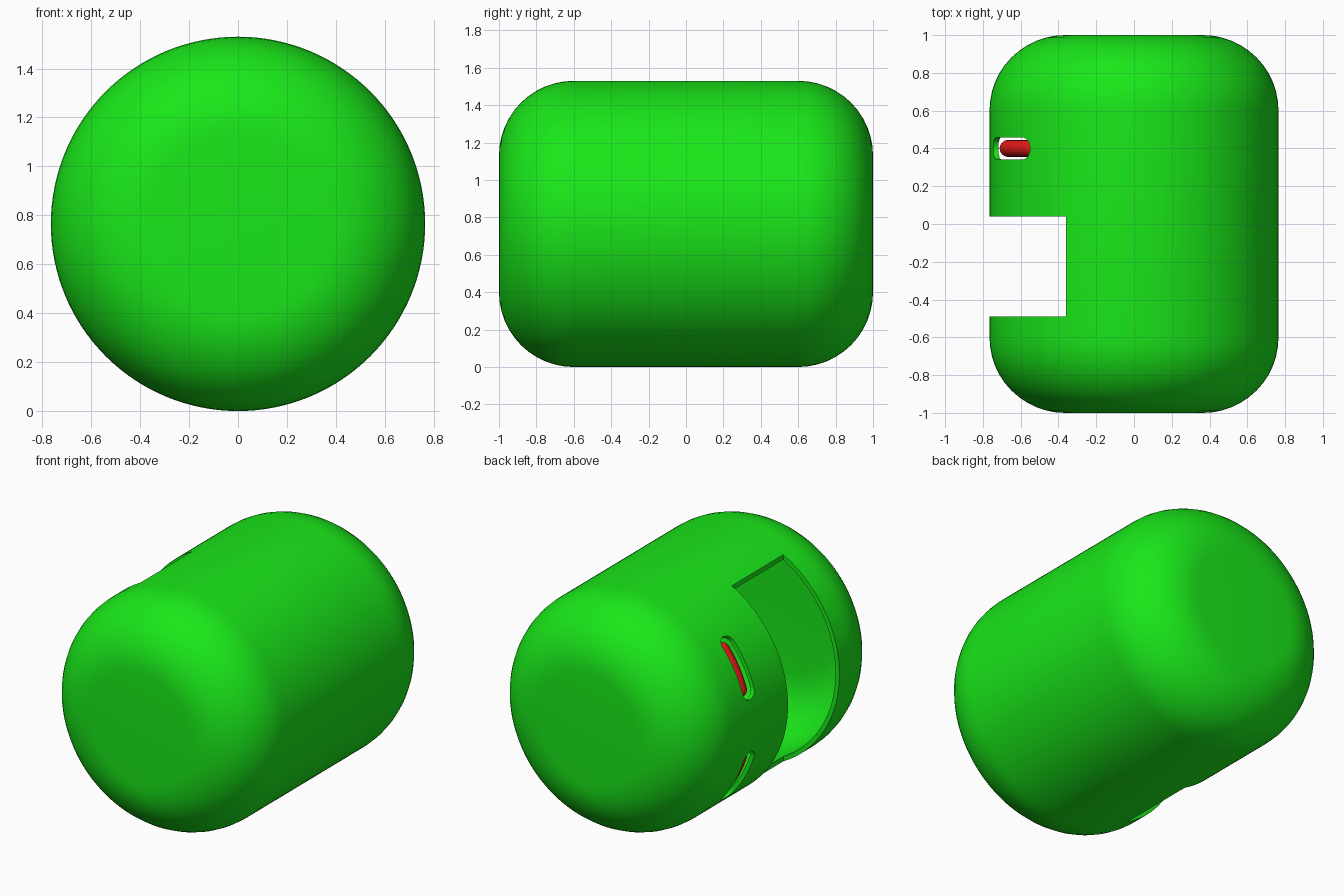
import bpy, bmesh, math
from mathutils import Matrix

if "Cube" in bpy.data.objects:
    bpy.data.objects.remove(bpy.data.objects["Cube"])

R, FILLET, HALF = 0.765, 0.40, 1.0
WALL = 0.028
GREEN, RED = (0.01, 0.8, 0.01, 1), (0.8, 0.01, 0.01, 1)


def material(name, color):
    m = bpy.data.materials.new(name)
    m.diffuse_color = color
    m.use_nodes = True
    m.node_tree.nodes["Principled BSDF"].inputs["Base Color"].default_value = m.diffuse_color
    return m


def add_object(name, bm):
    bmesh.ops.recalc_face_normals(bm, faces=bm.faces)
    me = bpy.data.meshes.new(name)
    bm.to_mesh(me)
    bm.free()
    ob = bpy.data.objects.new(name, me)
    bpy.context.collection.objects.link(ob)
    return ob


def select(ob):
    bpy.ops.object.select_all(action='DESELECT')
    ob.select_set(True)
    bpy.context.view_layer.objects.active = ob


def drum(name, inset):
    """Cylinder along y with rounded ends, shrunk by inset."""
    f = FILLET - inset
    arc = [(R - FILLET + f * math.cos(a), HALF - FILLET + f * math.sin(a))
           for a in [math.radians(i * 7.5) for i in range(13)]]
    prof = [(0, HALF - inset)] + arc[::-1] + [(r, -y) for r, y in arc] + [(0, inset - HALF)]
    bm = bmesh.new()
    vs = [bm.verts.new((r, y, R)) for r, y in prof]
    es = [bm.edges.new(p) for p in zip(vs, vs[1:])]
    bmesh.ops.spin(bm, geom=vs + es, cent=(0, 0, R), axis=(0, 1, 0),
                   angle=math.tau, steps=128)
    bmesh.ops.remove_doubles(bm, verts=bm.verts, dist=1e-4)
    return add_object(name, bm)


def on_arc(r, t, y):
    """Point on the -x side at angle t above the middle."""
    return (-r * math.cos(t), y, R + r * math.sin(t))


def slot_cutter(t0, t1, y, half):
    """Rounded slot bent around the drum."""
    e = half / R
    outline = [(t0 + e + (t1 - t0 - 2 * e) * i / 10, y - half) for i in range(10)]
    outline += [(t1 - e + e * math.cos(a), y + half * math.sin(a))
                for a in [math.radians(-90 + 15 * i) for i in range(12)]]
    outline += [(t1 - e - (t1 - t0 - 2 * e) * i / 10, y + half) for i in range(10)]
    outline += [(t0 + e + e * math.cos(a), y + half * math.sin(a))
                for a in [math.radians(90 + 15 * i) for i in range(12)]]
    bm = bmesh.new()
    low = [bm.verts.new(on_arc(0.62, t, v)) for t, v in outline]
    top = [bm.verts.new(on_arc(0.88, t, v)) for t, v in outline]
    n = len(outline)
    for i in range(n):
        j = (i + 1) % n
        bm.faces.new((low[i], low[j], top[j], top[i]))
    bm.faces.new(low)
    bm.faces.new(top)
    return add_object("slot_cutter", bm)


def cut(ob, cutter):
    mod = ob.modifiers.new("cut", 'BOOLEAN')
    mod.operation, mod.solver, mod.object = 'DIFFERENCE', 'EXACT', cutter
    select(ob)
    bpy.ops.object.modifier_apply(modifier=mod.name)
    bpy.data.objects.remove(cutter)


def eye_bead(name, t0, t1, y, mat):
    """Round-ended bead following the drum's curve."""
    rad, rc, n = 0.045, 0.70, 32
    length = (t1 - t0) * rc
    cu = bpy.data.curves.new(name, 'CURVE')
    cu.dimensions, cu.bevel_depth, cu.bevel_resolution = '3D', rad, 6
    sp = cu.splines.new('POLY')
    sp.points.add(n)
    for i, p in enumerate(sp.points):
        u = (1 - math.cos(math.pi * i / n)) / 2
        d = min(u, 1 - u) * length
        p.co = (*on_arc(rc, t0 + (t1 - t0) * u, y), 1)
        p.radius = 1 if d >= rad else max(0.01, math.sqrt(1 - (1 - d / rad) ** 2))
    ob = bpy.data.objects.new(name, cu)
    bpy.context.collection.objects.link(ob)
    select(ob)
    bpy.ops.object.convert(target='MESH')
    ob = bpy.context.object
    ob.data.materials.clear()
    ob.data.materials.append(mat)
    bpy.ops.object.shade_smooth()


# Hollow body shell
body = drum("body_shell", 0)
cut(body, drum("cavity_cutter", WALL))

# Wide opening on the -x side
bm = bmesh.new()
bmesh.ops.create_cube(bm, size=1, matrix=Matrix.Translation((-0.86, -0.225, R))
                      @ Matrix.Diagonal((1.0, 0.53, 2.0, 1)))
cut(body, add_object("opening_cutter", bm))

# Two slots with red beads, mirrored above and below the middle
red = material("red", RED)
lo, hi = math.radians(13), math.radians(44)
for name, t0, t1 in (("upper_eye", lo, hi), ("lower_eye", -hi, -lo)):
    cut(body, slot_cutter(t0, t1, 0.4, 0.058))
    eye_bead(name, t0 + 0.02, t1 - 0.02, 0.4, red)

body.data.materials.clear()
body.data.materials.append(material("green", GREEN))
select(body)
bpy.ops.object.shade_smooth_by_angle(angle=math.radians(35))
